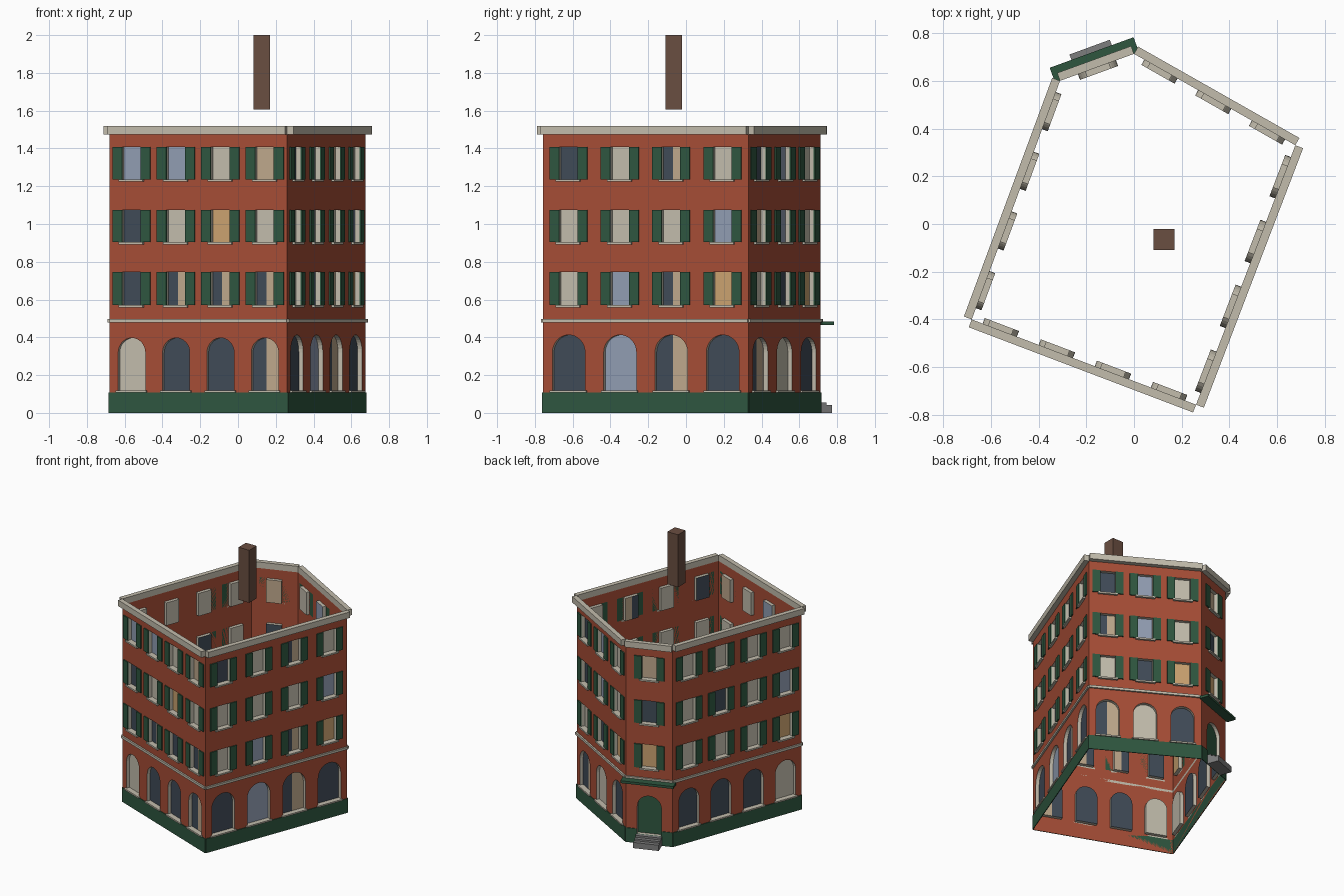
import bpy, math
from mathutils import Vector
from mathutils.geometry import tessellate_polygon

if "Cube" in bpy.data.objects:
    bpy.data.objects.remove(bpy.data.objects["Cube"])


def lin(c):
    c /= 255
    return c / 12.92 if c < 0.04045 else ((c + 0.055) / 1.055) ** 2.4


COLOURS = {
    "brick_red": (166, 77, 54), "dark_green": (46, 86, 63), "stone_beige": (194, 188, 172),
    "dark_glass": (64, 75, 87), "blue_glass": (145, 157, 178), "tan_curtain": (190, 168, 140),
    "warm_curtain": (202, 162, 112), "chimney_brown": (106, 78, 65), "step_grey": (125, 125, 125),
}
MATS = {}
for name, rgb in COLOURS.items():
    m = bpy.data.materials.new(name)
    m.diffuse_color = (*[lin(c) for c in rgb], 1)
    m.use_nodes = True
    m.node_tree.nodes["Principled BSDF"].inputs["Base Color"].default_value = m.diffuse_color
    MATS[name] = m

# Window codes: dark, blue, blind, warm, tan, split (dark left / tan right)
PANE = {
    "d": ("dark_glass",) * 2, "b": ("blue_glass",) * 2, "w": ("stone_beige",) * 2,
    "o": ("warm_curtain",) * 2, "t": ("tan_curtain",) * 2, "s": ("dark_glass", "tan_curtain"),
    "g": ("dark_green",) * 2,
}
WALL_TOP, DEPTH = 1.475, 0.025
BASE_TOP, SPRING = 0.107, 0.32
ROWS = [(0.57, 0.746), (0.904, 1.074), (1.236, 1.407)]
WIN_HALF, SHUTTER = 0.053, 0.054


class Part:
    """Collects faces in a wall's own axes: s along, d outward, z up."""

    def __init__(self, name, a, b):
        self.name, self.a = name, Vector(a)
        self.u = (Vector(b) - self.a).normalized()
        self.n = Vector((self.u.y, -self.u.x))
        self.verts, self.faces, self.mats = [], [], []

    def face(self, pts, mat):
        k = len(self.verts)
        for s, d, z in pts:
            p = self.a + self.u * s + self.n * d
            self.verts.append((p.x, p.y, z))
        self.faces.append(range(k, k + len(pts)))
        self.mats.append(mat)

    def box(self, s, d, z, mat):
        v = [(s[i & 1], d[i >> 1 & 1], z[i >> 2]) for i in range(8)]
        for f in ((2, 3, 7, 6), (0, 4, 5, 1), (3, 1, 5, 7), (0, 2, 6, 4), (6, 7, 5, 4), (0, 1, 3, 2)):
            self.face([v[i] for i in f], mat)

    def finish(self):
        me = bpy.data.meshes.new(self.name)
        me.from_pydata(self.verts, [], [list(f) for f in self.faces])
        used = list(dict.fromkeys(self.mats))
        for m in used:
            me.materials.append(MATS[m])
        for p, m in zip(me.polygons, self.mats):
            p.material_index = used.index(m)
        ob = bpy.data.objects.new(self.name, me)
        bpy.context.collection.objects.link(ob)


def half_outline(r, z0, z1, arch):
    """Right half of an opening, from bottom to the top centre."""
    if not arch:
        return [(r, z0), (r, z1), (0, z1)]
    arc = [(r * math.cos(t * math.pi / 16), z1 + r * math.sin(t * math.pi / 16)) for t in range(8)]
    return [(r, z0)] + arc + [(0, z1 + r)]


def opening(part, c, r, z0, z1, arch, code):
    """Reveal and two half panes; returns the hole outline."""
    half = half_outline(r, z0, z1, arch)
    right = [(c + x, z) for x, z in half]
    left = [(c - x, z) for x, z in reversed(half)]
    loop = right + left[1:]
    for (s0, za), (s1, zb) in zip(loop, loop[1:] + loop[:1]):
        part.face([(s0, 0, za), (s1, 0, zb), (s1, -DEPTH, zb), (s0, -DEPTH, za)], "stone_beige")
    mats = PANE[code]
    for pts, m in ((left + [(c, z0)], mats[0]), ([(c, z0)] + right, mats[1])):
        part.face([(s, -DEPTH, z) for s, z in pts], m)
    return loop


def build_side(name, a, b, rows, door=False):
    length = (Vector(b) - Vector(a)).length
    count = len(rows[0])
    bay = length / count
    wall, win = Part(name + "_wall", a, b), Part(name + "_windows", a, b)
    trim, shut = Part(name + "_stone_trim", a, b), Part(name + "_shutters", a, b)
    base = Part(name + "_base", a, b)
    holes = []
    for i in range(count):
        c = (i + 0.5) * bay
        # arched ground floor opening
        if door:
            holes.append(opening(win, c, 0.085, 0.07, 0.275, True, "g"))
        else:
            r = 0.077 + (bay - 0.2518) * 0.4
            holes.append(opening(win, c, r, 0.118, SPRING, True, rows[0][i]))
            trim.box((c - r - 0.01, c + r + 0.01), (0, 0.014), (BASE_TOP, 0.118), "stone_beige")
        # upper windows with sills and shutters
        for (z0, z1), codes in zip(ROWS, rows[1:]):
            holes.append(opening(win, c, WIN_HALF, z0, z1, False, codes[i]))
            trim.box((c - 0.068, c + 0.068), (0, 0.016), (z0 - 0.012, z0), "stone_beige")
            for s in (c - WIN_HALF - SHUTTER, c + WIN_HALF):
                shut.box((s, s + SHUTTER), (0, 0.008), (z0, z1), "dark_green")
    # wall sheet with holes
    loops = [[(0, 0), (length, 0), (length, WALL_TOP), (0, WALL_TOP)]] + holes
    flat = [p for l in loops for p in l]
    for tri in tessellate_polygon([[Vector((s, z, 0)) for s, z in l] for l in loops]):
        p = [flat[i] for i in tri]
        area = (p[1][0] - p[0][0]) * (p[2][1] - p[0][1]) - (p[2][0] - p[0][0]) * (p[1][1] - p[0][1])
        if area < 0:
            p.reverse()
        wall.face([(s, 0, z) for s, z in p], "brick_red")
    # plinth, belt course and cornice
    if door:
        mid = length / 2
        base.box((0, mid - 0.085), (0, 0.005), (0, BASE_TOP), "dark_green")
        base.box((mid + 0.085, length), (0, 0.005), (0, BASE_TOP), "dark_green")
        base.box((mid - 0.085, mid + 0.085), (0, 0.005), (0, 0.07), "dark_green")
    else:
        base.box((0, length), (0, 0.005), (0, BASE_TOP), "dark_green")
    trim.box((0, length), (0, 0.012), (0.479, 0.497), "stone_beige")
    trim.box((0, length), (0, 0.035), (WALL_TOP, 1.52), "stone_beige")
    for p in (wall, win, trim, shut, base):
        p.finish()


# Five-sided plan, counter-clockwise; each side lists window rows from the ground up
A, B, C, D, E = (-0.68, -0.4), (0.26, -0.757), (0.676, 0.33), (0.0, 0.713), (-0.31, 0.6)
build_side("front", A, B, ["wdds", "dsss", "dwow", "bbwt"])
build_side("right", B, C, ["dbsd", "wbso", "wwwb", "dwsw"])
build_side("back", C, D, ["swd", "wdo", "sbw", "dbw"])
build_side("entrance", D, E, ["g", "o", "d", "t"], door=True)
build_side("left", E, A, ["dddw", "wwwo", "wdwb", "wwww"])

# Entrance canopy and steps
width = (Vector(E) - Vector(D)).length
canopy = Part("entrance_canopy", D, E)
canopy.box((-0.022, width + 0.022), (0, 0.066), (0.466, 0.484), "dark_green")
canopy.finish()
steps = Part("entrance_steps", D, E)
for out, top in ((0.09, 0.043), (0.06, 0.056), (0.032, 0.07)):
    steps.box((width / 2 - 0.09, width / 2 + 0.09), (0.005, out), (0, top), "step_grey")
steps.finish()

# Chimney
bpy.ops.mesh.primitive_cube_add(size=1, location=(0.125, -0.065, 1.803))
chimney = bpy.context.object
chimney.name = "chimney"
chimney.scale = (0.088, 0.088, 0.394)
chimney.data.materials.append(MATS["chimney_brown"])
